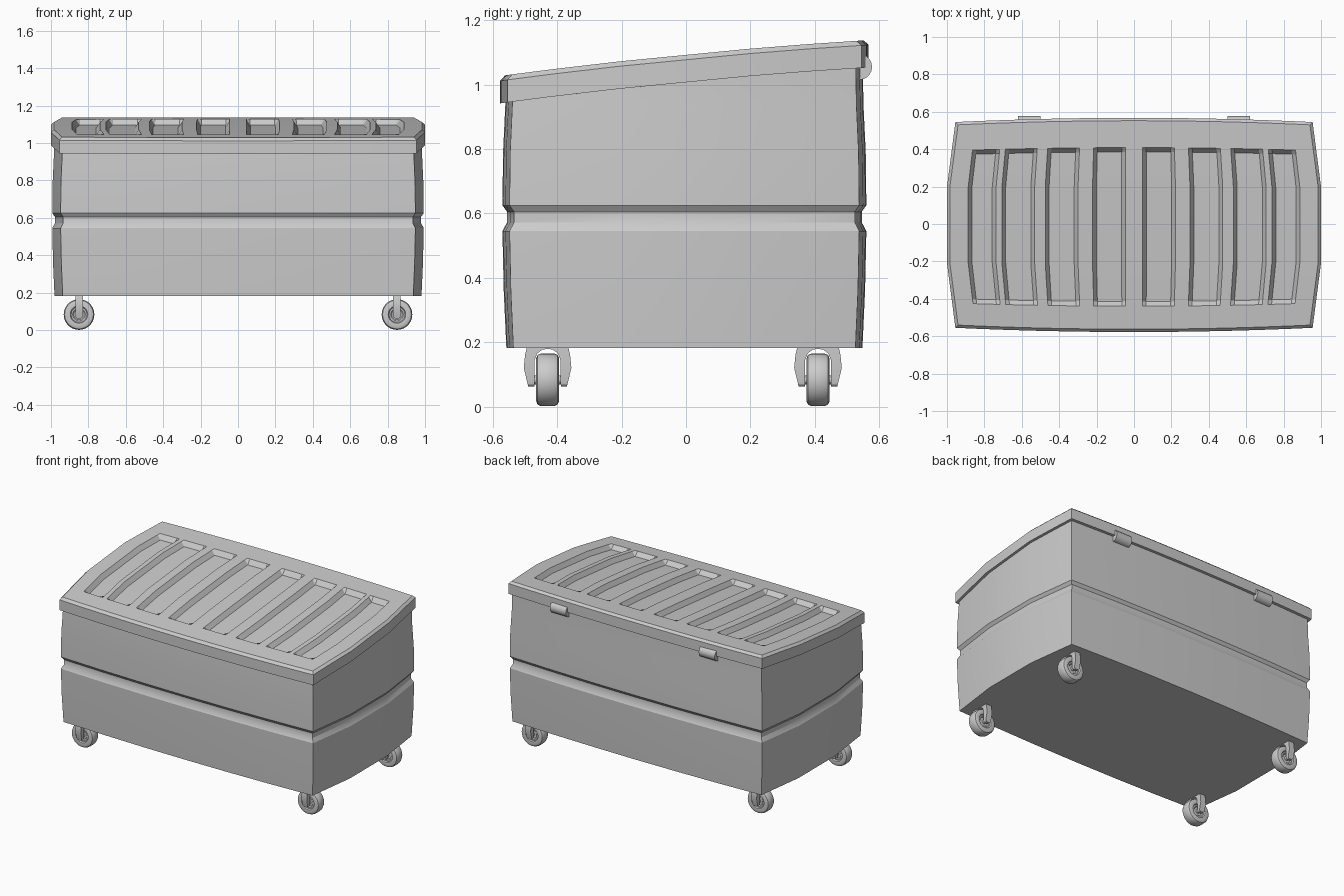
import bpy, bmesh, math
from mathutils import Matrix, Vector

if "Cube" in bpy.data.objects:
    bpy.data.objects.remove(bpy.data.objects["Cube"])


def finish(bm, name, angle=28):
    bmesh.ops.recalc_face_normals(bm, faces=bm.faces)
    me = bpy.data.meshes.new(name)
    bm.to_mesh(me)
    bm.free()
    ob = bpy.data.objects.new(name, me)
    bpy.context.collection.objects.link(ob)
    bpy.ops.object.select_all(action='DESELECT')
    ob.select_set(True)
    bpy.context.view_layer.objects.active = ob
    bpy.ops.object.shade_smooth_by_angle(angle=math.radians(angle))
    return ob


# Bulged rectangular plan: s and t run from -1 to 1 across x and y
def plan(s, t, inset=0.0):
    w = 1.0 - 0.045 * max(0, abs(t) - 0.37) / 0.63
    x = s * w * (1 - inset)
    y = (0.55 * t + 0.0225 * t * (1 - s * s)) * (1 - inset / 0.56) - 0.005
    return x, y


def lid_height(y):
    return 1.0935 + 0.097 * y - 0.032 * y * y


def bridge(bm, a, b):
    n = len(a)
    for i in range(n):
        j = (i + 1) % n
        bm.faces.new((a[i], a[j], b[j], b[i]))


# Body: lofted rings with a groove round the middle
S = [-1, -0.66, -0.33, 0, 0.33, 0.66, 1]
T = [-1, -0.37, 0.37, 1]
outline = ([(s, -1) for s in S] + [(1, t) for t in T[1:-1]] +
           [(s, 1) for s in reversed(S)] + [(-1, t) for t in reversed(T[1:-1])])
levels = [(0.182, 0.019), (0.36, 0.011), (0.545, 0.007), (0.572, 0.021),
          (0.605, 0.021), (0.625, 0.007), (0.79, 0.009), (0.94, 0.016), (None, 0.018)]
bm = bmesh.new()
rings = []
for z, inset in levels:
    ring = []
    for s, t in outline:
        x, y = plan(s, t, inset)
        ring.append(bm.verts.new((x, y, lid_height(y) - 0.06 if z is None else z)))
    rings.append(ring)
for a, b in zip(rings, rings[1:]):
    bridge(bm, a, b)
bm.faces.new(rings[0])
bmesh.ops.triangulate(bm, faces=[bm.faces.new(rings[-1])])
finish(bm, "bin_body")

# Lid: curved grid whose inner recess vertices are pushed down
right = [(0.045, 0.215), (0.29, 0.46), (0.515, 0.685), (0.715, 0.86)]
slots = [(-b, -a) for a, b in reversed(right)] + right
cols = [(-1, False)]
for a, b in slots:
    cols += [(a / 0.955, False), ((a + 0.02) / 0.955, True),
             ((b - 0.02) / 0.955, True), (b / 0.955, False)]
cols.append((1, False))
rows = [(-1, False), (-0.78, False), (-0.735, True), (-0.37, True),
        (0.37, True), (0.70, True), (0.742, False), (1, False)]
nc, nr = len(cols), len(rows)
bm = bmesh.new()


def grid(inset, drop, depth):
    g = []
    for t, low_t in rows:
        line = []
        for s, low_s in cols:
            x, y = plan(s, t, inset)
            d = drop + (depth if low_s and low_t else 0)
            line.append(bm.verts.new((x, y, lid_height(y) - d)))
        g.append(line)
    for r in range(nr - 1):
        for c in range(nc - 1):
            bm.faces.new((g[r][c], g[r][c + 1], g[r + 1][c + 1], g[r + 1][c]))
    return g


def border(g):
    return (g[0] + [g[r][-1] for r in range(1, nr - 1)] +
            list(reversed(g[-1])) + [g[r][0] for r in range(nr - 2, 0, -1)])


top = border(grid(0.015, 0.0, 0.03))
under = border(grid(0.0, 0.085, 0.0))
rim = [bm.verts.new(v.co + Vector((0, 0, 0.07))) for v in under]
bridge(bm, top, rim)
bridge(bm, rim, under)
finish(bm, "lid", 20)


# Hinge barrels on the back edge
def cylinder(name, radius, length, matrix, segments=20):
    bm = bmesh.new()
    bmesh.ops.create_cone(bm, cap_ends=True, segments=segments, radius1=radius,
                          radius2=radius, depth=length, matrix=matrix)
    return finish(bm, name)


for side, label in ((-1, "left"), (1, "right")):
    cylinder("hinge_" + label, 0.04, 0.12, Matrix.Translation((side * 0.56, 0.538, 1.055))
             @ Matrix.Rotation(math.pi / 2, 4, 'Y'))


# Casters: turned wheel, arched fork and axle
def wheel(name, x, y):
    half = [(0.0, 0.02), (0.028, 0.02), (0.034, 0.026), (0.042, 0.026), (0.047, 0.034),
            (0.066, 0.036), (0.077, 0.031), (0.082, 0.02)]
    profile = half + [(r, -w) for r, w in reversed(half)]
    bm = bmesh.new()
    vs = [bm.verts.new((r, w, 0)) for r, w in profile]
    es = [bm.edges.new(p) for p in zip(vs, vs[1:])]
    bmesh.ops.spin(bm, geom=vs + es, cent=(0, 0, 0), axis=(0, 1, 0),
                   angle=math.tau, steps=28)
    bmesh.ops.remove_doubles(bm, verts=bm.verts, dist=0.0005)
    bmesh.ops.translate(bm, verts=bm.verts, vec=(x, y, 0.083))
    finish(bm, name, 35)


def fork(name, x, y):
    half = [(0.0, 0.186), (0.064, 0.186), (0.070, 0.16), (0.074, 0.12), (0.060, 0.062),
            (0.041, 0.062), (0.040, 0.145), (0.032, 0.165), (0.016, 0.177), (0.0, 0.179)]
    profile = half + [(-a, z) for a, z in reversed(half[1:-1])]
    bm = bmesh.new()
    f = bm.faces.new([bm.verts.new((x - 0.02, y + a, z)) for a, z in profile])
    ext = bmesh.ops.extrude_face_region(bm, geom=[f])
    bmesh.ops.translate(bm, verts=[v for v in ext['geom'] if isinstance(v, bmesh.types.BMVert)],
                        vec=(0.04, 0, 0))
    tips = [e for e in bm.edges if all(v.co.z < 0.07 for v in e.verts)
            and abs(e.verts[0].co.x - e.verts[1].co.x) < 1e-4]
    bmesh.ops.bevel(bm, geom=tips, offset=0.014, segments=3, profile=0.5, affect='EDGES')
    finish(bm, name)


for x, sx in ((-0.85, "left"), (0.85, "right")):
    for y, sy in ((-0.43, "front"), (0.41, "back")):
        tag = sy + "_" + sx
        wheel("wheel_" + tag, x, y)
        fork("fork_" + tag, x, y)
        cylinder("axle_" + tag, 0.014, 0.11, Matrix.Translation((x, y, 0.083))
                 @ Matrix.Rotation(math.pi / 2, 4, 'X'), 12)
